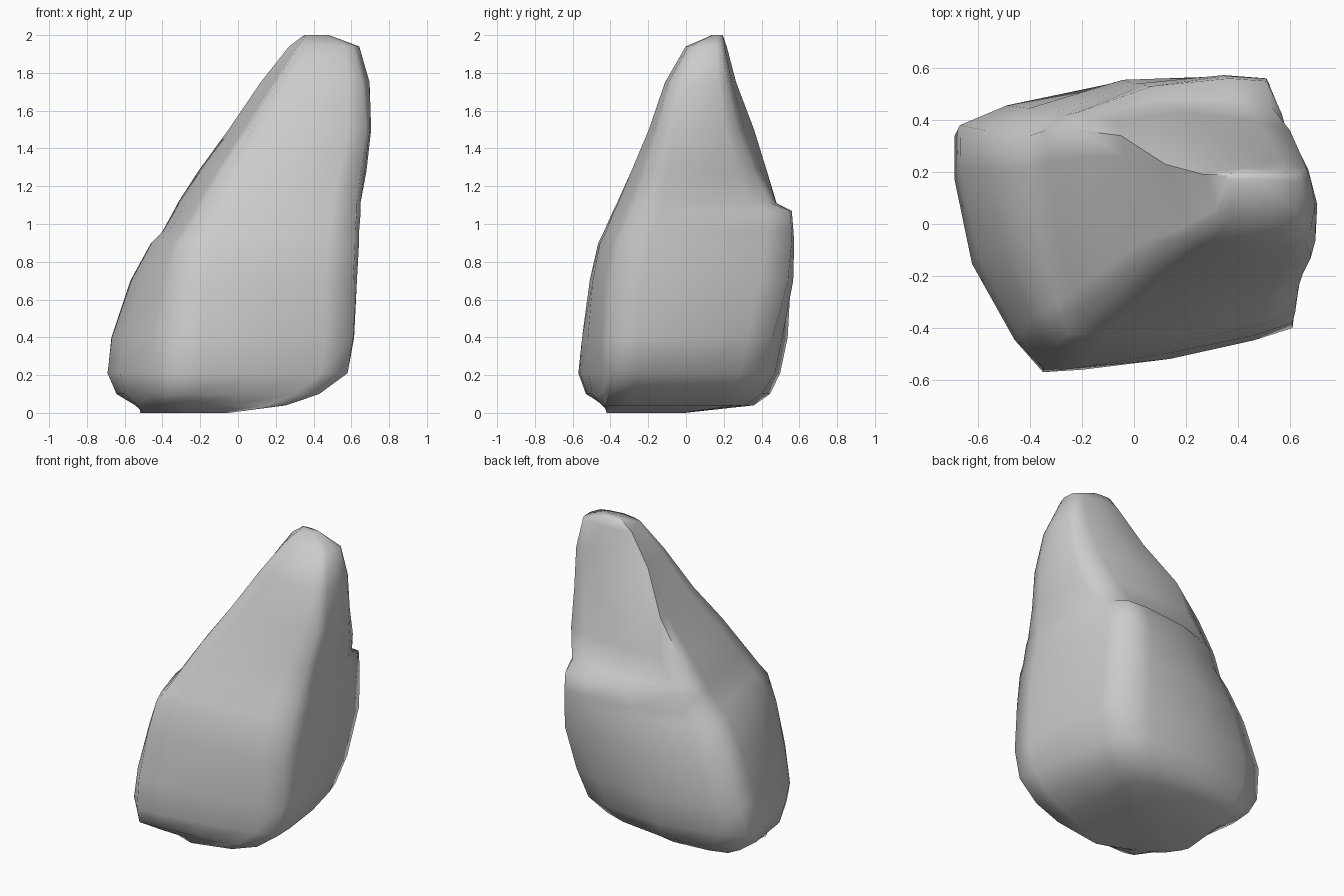
import bpy
import bmesh
from math import radians
from mathutils import Vector

default_cube = bpy.data.objects.get("Cube")
if default_cube:
    bpy.data.objects.remove(default_cube, do_unlink=True)


def make_material(name, colour):
    material = bpy.data.materials.new(name)
    material.use_nodes = True
    material.diffuse_color = colour
    shader = material.node_tree.nodes["Principled BSDF"]
    shader.inputs["Base Color"].default_value = colour
    shader.inputs["Roughness"].default_value = 0.8
    return material


# Boulder layers: height, then the front left, front right,
# back right and back left corners as seen in plan
LAYERS = [
    (0, (-.31, -.31), (-.05, -.42), (-.1, -.02), (-.52, -.1)),
    (.04, (-.36, -.43), (.25, -.42), (.2, .26), (-.52, .3)),
    (.1, (-.36, -.53), (.43, -.41), (.34, .35), (-.63, .33)),
    (.21, (-.35, -.57), (.58, -.39), (.43, .42), (-.69, .34)),
    (.4, (-.35, -.55), (.61, -.4), (.49, .46), (-.67, .38)),
    (.7, (-.32, -.5), (.61, -.38), (.52, .54), (-.57, .36)),
    (.9, (-.29, -.45), (.62, -.34), (.51, .56), (-.46, .34)),
    (.96, (-.25, -.42), (.62, -.31), (.51, .56), (-.4, .34)),
    (1.07, (-.19, -.37), (.63, -.27), (.51, .55), (-.34, .36)),
    (1.11, (-.17, -.35), (.63, -.25), (.53, .45), (-.32, .36)),
    (1.28, (-.08, -.27), (.65, -.19), (.6, .36), (-.21, .36)),
    (1.5, (.05, -.15), (.68, -.13), (.64, .27), (-.05, .34)),
    (1.75, (.2, -.06), (.66, -.07), (.66, .22), (.12, .23)),
    (1.94, (.32, .03), (.61, .03), (.63, .19), (.27, .19)),
    (2, (.36, .15), (.47, .15), (.48, .18), (.35, .19)),
]
# Outward swelling of the front, right, back and left sides,
# at the foot and at the peak
SWELL = ((.03, .11), (.03, .14), (.11, .07), (.13, -.03))
STEPS = (0, .16, .5, .84)


def layer_outline(height, corners):
    """Join four corners with gently swollen sides."""
    points = []
    for side, (foot, peak) in enumerate(SWELL):
        start = Vector(corners[side])
        along = Vector(corners[(side + 1) % len(corners)]) - start
        outward = Vector((along.y, -along.x))
        swell = foot + (peak - foot) * height / 2
        for t in STEPS:
            point = start + along * t + outward * (swell * 4 * t * (1 - t))
            points.append((point.x, point.y, height))
    return points


# Loft the layers into one closed boulder
bm = bmesh.new()
rings = [[bm.verts.new(p) for p in layer_outline(height, corners)]
         for height, *corners in LAYERS]
for lower, upper in zip(rings, rings[1:]):
    count = len(lower)
    for i in range(count):
        j = (i + 1) % count
        bm.faces.new((lower[i], lower[j], upper[j], upper[i]))
bm.faces.new(reversed(rings[0]))
bm.faces.new(rings[-1])
bmesh.ops.recalc_face_normals(bm, faces=bm.faces)

mesh = bpy.data.meshes.new("boulder")
bm.to_mesh(mesh)
bm.free()
mesh.materials.append(make_material("stone grey", (.6, .6, .6, 1)))

boulder = bpy.data.objects.new("boulder", mesh)
bpy.context.collection.objects.link(boulder)

# Smooth stone with only the sharp ledges kept crisp
bpy.ops.object.select_all(action="DESELECT")
boulder.select_set(True)
bpy.context.view_layer.objects.active = boulder
bpy.ops.object.shade_smooth_by_angle(angle=radians(75))
